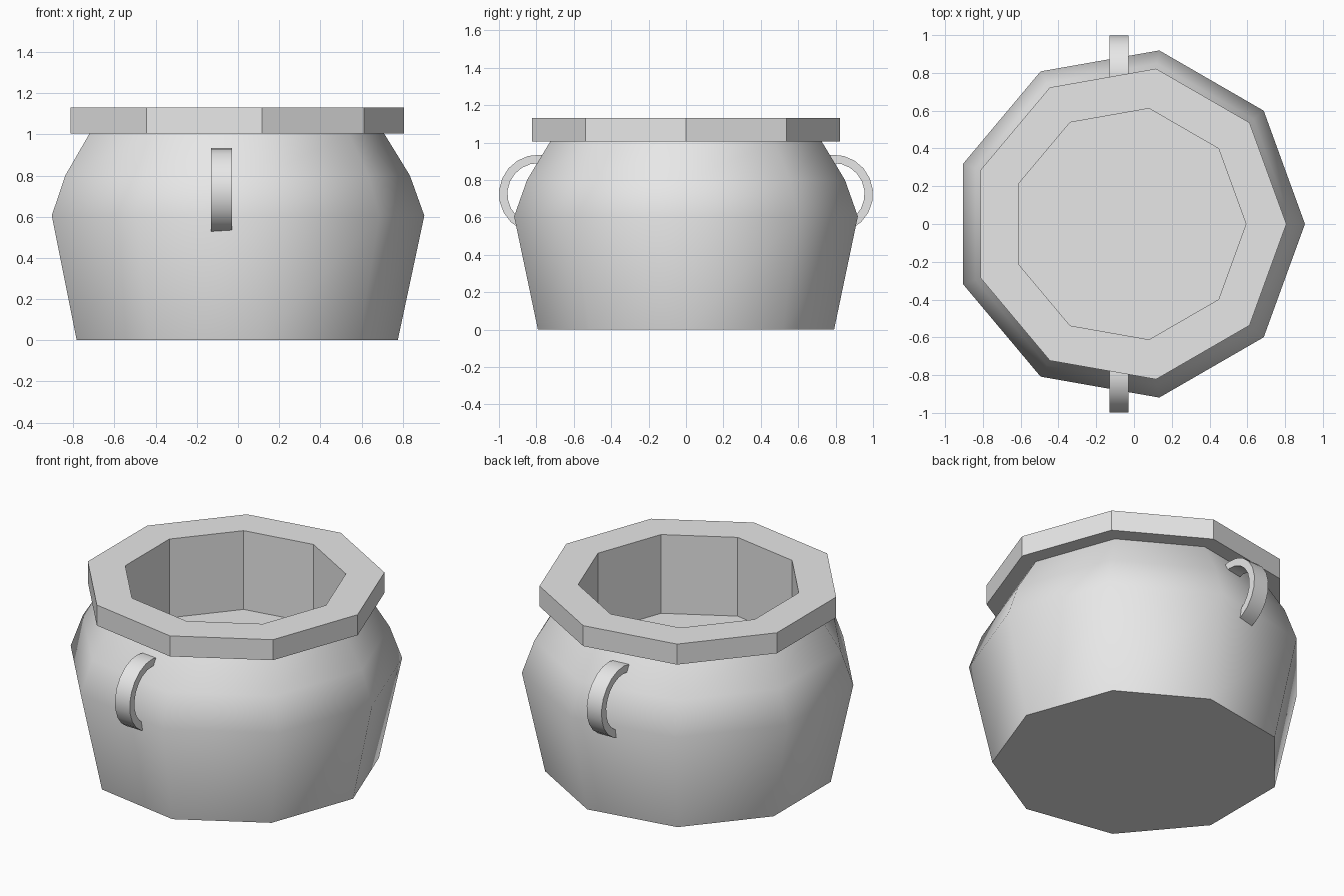
import bpy, bmesh, math

if "Cube" in bpy.data.objects:
    bpy.data.objects.remove(bpy.data.objects["Cube"])

SIDES = 9
AXIS_X = -0.028

grey = bpy.data.materials.new("light_grey")
grey.use_nodes = True
colour = (0.8, 0.8, 0.8, 1)
grey.diffuse_color = colour
grey.node_tree.nodes["Principled BSDF"].inputs["Base Color"].default_value = colour


def finish(name, bm):
    mesh = bpy.data.meshes.new(name)
    bm.to_mesh(mesh)
    bm.free()
    mesh.materials.append(grey)
    obj = bpy.data.objects.new(name, mesh)
    bpy.context.collection.objects.link(obj)
    return obj


def lathe(name, profile, smooth, cap_start=False, cap_end=False):
    """Turn a (radius, z) profile about the pot's axis."""
    bm = bmesh.new()
    rings = []
    for r, z in profile:
        angles = [math.tau * i / SIDES for i in range(SIDES)]
        rings.append([bm.verts.new((AXIS_X + r * math.cos(a), r * math.sin(a), z))
                      for a in angles])
    for low, high in zip(rings, rings[1:]):
        for i in range(SIDES):
            j = (i + 1) % SIDES
            bm.faces.new((low[i], low[j], high[j], high[i])).smooth = smooth
    if cap_start:
        bm.faces.new(rings[0][::-1])
    if cap_end:
        bm.faces.new(rings[-1])
    return finish(name, bm)


def handle(name, side):
    """Flat strap bent along an arc, with its ends buried in the pot wall."""
    bm = bmesh.new()
    steps = 11
    sections = []
    for k in range(steps + 1):
        a = math.radians(-80 + 190 * k / steps)
        sections.append([
            bm.verts.new((x, side * (0.79 + r * math.cos(a)), 0.725 + r * math.sin(a)))
            for x, r in ((-0.13, 0.165), (-0.03, 0.165), (-0.03, 0.21), (-0.13, 0.21))])
    for s, t in zip(sections, sections[1:]):
        for i in range(4):
            j = (i + 1) % 4
            bm.faces.new((s[i], s[j], t[j], t[i]))
    bm.faces.new(sections[0])
    bm.faces.new(sections[-1])
    bmesh.ops.recalc_face_normals(bm, faces=bm.faces)
    obj = finish(name, bm)
    bpy.ops.object.select_all(action='DESELECT')
    obj.select_set(True)
    bpy.context.view_layer.objects.active = obj
    bpy.ops.object.shade_smooth_by_angle(angle=math.radians(35))


# Pot body, softly shaded around its nine sides
lathe("pot_body", [(0.804, 0), (0.933, 0.605), (0.863, 0.80), (0.737, 1.005)],
      smooth=True, cap_start=True)

# Flat-faced rim running down into the hollow and its floor
lathe("rim_and_hollow",
      [(0.737, 1.005), (0.835, 1.005), (0.835, 1.13), (0.621, 1.13), (0.621, 0.65)],
      smooth=False, cap_end=True)

# Front and back handles
handle("front_handle", -1)
handle("back_handle", 1)
